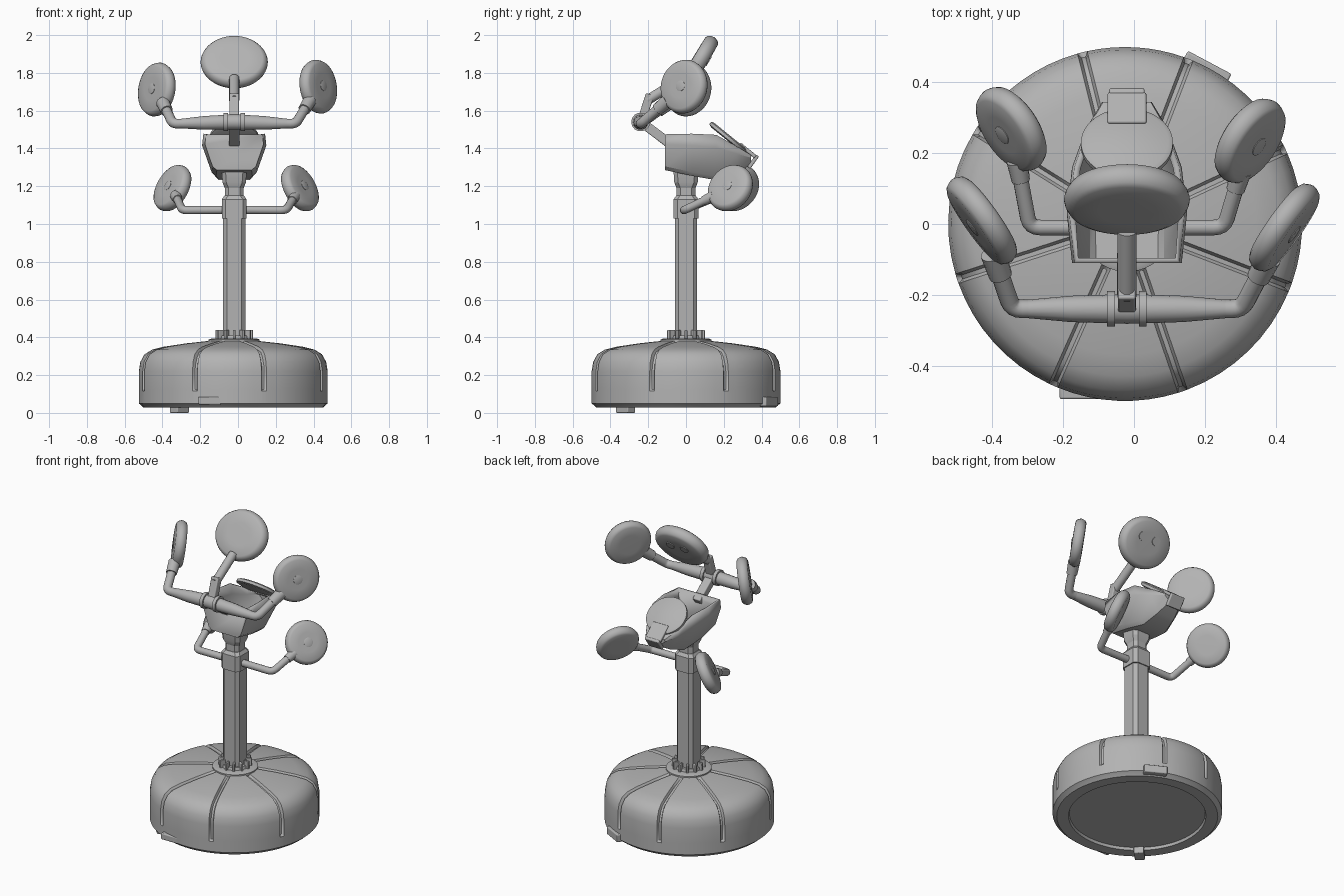
import bpy, bmesh
from math import sin, cos, pi, radians, sqrt
from mathutils import Vector, Matrix

if "Cube" in bpy.data.objects:
    bpy.data.objects.remove(bpy.data.objects["Cube"])

GREY = (0.45, 0.45, 0.45, 1)
mat = bpy.data.materials.new("grey_plastic")
mat.use_nodes = True
mat.diffuse_color = GREY
mat.node_tree.nodes["Principled BSDF"].inputs["Base Color"].default_value = GREY
mat.node_tree.nodes["Principled BSDF"].inputs["Roughness"].default_value = 0.6

CX = -0.02  # centre line of the stand


def finish(name, bm, bevel=0, matrix=None, angle=35):
    bmesh.ops.recalc_face_normals(bm, faces=bm.faces)
    me = bpy.data.meshes.new(name)
    bm.to_mesh(me)
    bm.free()
    ob = bpy.data.objects.new(name, me)
    bpy.context.collection.objects.link(ob)
    me.materials.append(mat)
    if matrix:
        ob.matrix_world = matrix
    if bevel:
        mod = ob.modifiers.new("Bevel", 'BEVEL')
        mod.width, mod.segments, mod.limit_method = bevel, 3, 'ANGLE'
    bpy.ops.object.select_all(action='DESELECT')
    ob.select_set(True)
    bpy.context.view_layer.objects.active = ob
    bpy.ops.object.shade_smooth_by_angle(angle=radians(angle))
    return ob


def loft(bm, rings, cap_start=True, cap_end=True):
    rows = [[bm.verts.new(p) for p in ring] for ring in rings]
    n = len(rows[0])
    for a, b in zip(rows, rows[1:]):
        for i in range(n):
            j = (i + 1) % n
            bm.faces.new((a[i], a[j], b[j], b[i]))
    if cap_start:
        bm.faces.new(rows[0])
    if cap_end:
        bm.faces.new(rows[-1])
    return rows


def lathe(name, profile, matrix, sx=1, sy=1, n=48):
    bm = bmesh.new()
    loft(bm, [[(r * sx * cos(2 * pi * i / n), r * sy * sin(2 * pi * i / n), z)
               for i in range(n)] for r, z in profile])
    return finish(name, bm, matrix=matrix)


def box(name, centre, size, rot=None, bevel=0.006):
    bm = bmesh.new()
    bmesh.ops.create_cube(bm, size=1)
    bmesh.ops.scale(bm, vec=size, verts=bm.verts)
    return finish(name, bm, bevel, Matrix.Translation(centre) @ (rot or Matrix()))


def tube(name, points, radii):
    """Round tube through points, with a radius at each."""
    cu = bpy.data.curves.new(name, 'CURVE')
    cu.dimensions = '3D'
    cu.bevel_depth, cu.bevel_resolution, cu.use_fill_caps = 1, 5, True
    sp = cu.splines.new('POLY')
    sp.points.add(len(points) - 1)
    for p, co, r in zip(sp.points, points, radii):
        p.co, p.radius = (*co, 1), r
    ob = bpy.data.objects.new(name, cu)
    bpy.context.collection.objects.link(ob)
    cu.materials.append(mat)
    bpy.ops.object.select_all(action='DESELECT')
    ob.select_set(True)
    bpy.context.view_layer.objects.active = ob
    bpy.ops.object.convert(target='MESH')
    bpy.ops.object.shade_smooth_by_angle(angle=radians(40))
    return ob


def round_corners(points, cut=0.03):
    """Replace each inner corner with a short arc."""
    pts = [Vector(p) for p in points]
    out = [pts[0]]
    for a, b, c in zip(pts, pts[1:], pts[2:]):
        p, q = b + (a - b).normalized() * cut, b + (c - b).normalized() * cut
        out += [p.lerp(b, t).lerp(b.lerp(q, t), t) for t in (0, .25, .5, .75, 1)]
    return out + [pts[-1]]


def pad(name, centre, normal, r, t, squash=1, bosses=((0, 0, 1),)):
    """Padded disc; local x stays level, local y runs up the face."""
    z = Vector(normal).normalized()
    x = Vector((0, 0, 1)).cross(z).normalized()
    m = Matrix((x, z.cross(x), z)).transposed().to_4x4()
    m.translation = centre
    h = t / 2
    half = [(r * .45, h), (r * .84, h * .96), (r * .93, h * .75), (r * .98, h * .35)]
    profile = [(a, -b) for a, b in half] + [(r, 0)] + half[::-1]
    lathe(name, profile, m, 1, squash)
    for i, (bx, by, side) in enumerate(bosses):
        bm_m = m @ Matrix.Translation((bx, by, side * h))
        lathe(f"{name}_boss_{i + 1}", [(.028, -.004), (.028, .002), (.022, .004)], bm_m, n=24)


# Grooved round base
base_c = Vector((-0.025, 0, 0))
profile = [(.40, .045), (.405, .028), (.475, .028), (.487, .04), (.5, .05), (.5, .115),
           (.5, .125), (.5, .22), (.492, .27), (.47, .31), (.43, .335), (.37, .35),
           (.25, .368), (.14, .38), (.13, .38)]
grooves = [radians(a) for a in (25, 69, 104, 148, 198, 246, 289, 339)]
rings = []
for k, (r, z) in enumerate(profile):
    ring = []
    cut = 6 <= k < len(profile) - 1
    for g, nxt in zip(grooves, grooves[1:] + [grooves[0] + 2 * pi]):
        for off, d in ((-.014, 0), (-.006, .014), (.006, .014), (.014, 0)):
            d = d if cut else 0
            rr, zz = r - d * (z < .33), z - d * (z > .25)
            a = g + off / r
            ring.append((rr * cos(a), rr * sin(a), zz))
        a0, a1 = g + .014 / r, nxt - .014 / r
        for i in range(1, 8):
            a = a0 + (a1 - a0) * i / 8
            ring.append((r * cos(a), r * sin(a), z))
    rings.append(ring)
bm = bmesh.new()
loft(bm, rings)
finish("base", bm, matrix=Matrix.Translation(base_c), angle=40)

# Base fittings
box("base_foot", (-.31, -.32, .022), (.09, .06, .044), Matrix.Rotation(radians(45), 4, 'Z'))
box("base_latch_front", (-.15, -.465, .065), (.12, .06, .04))
box("base_latch_back", (.2, .43, .06), (.14, .06, .05), Matrix.Rotation(radians(-28), 4, 'Z'))

# Collar with upright ribs
lathe("collar", [(.135, .37), (.135, .388), (.122, .393), (.085, .393), (.08, .41)],
      Matrix.Translation((CX, 0, 0)))
for i in range(12):
    a = 2 * pi * i / 12
    box(f"collar_rib_{i + 1}", (CX + .082 * cos(a), .082 * sin(a), .41), (.035, .014, .06),
        Matrix.Rotation(a, 4, 'Z'), .004)


# Column, sleeve and neck share a square section with cut corners
def post(name, levels):
    bm = bmesh.new()
    rings = []
    for h, c, z in levels:
        q = h - c
        rings.append([(CX + x, y, z) for x, y in ((h, -q), (h, q), (q, h), (-q, h),
                                                  (-h, q), (-h, -q), (-q, -h), (q, -h))])
    loft(bm, rings)
    finish(name, bm, angle=20)


post("column", [(.059, .02, .37), (.059, .02, 1.05)])
post("sleeve", [(.066, .02, 1.03), (.066, .02, 1.13), (.052, .02, 1.15)])
post("neck", [(.05, .02, 1.13), (.05, .02, 1.19), (.062, .02, 1.22), (.066, .02, 1.28)])

# Hollow body: sections from front to back
bm = bmesh.new()
sections = [(-.11, .155, .115, 1.285, 1.475), (.03, .17, .12, 1.255, 1.478),
            (.16, .155, .1, 1.232, 1.472), (.27, .115, .075, 1.27, 1.41),
            (.345, .07, .05, 1.315, 1.365)]
rings = []
for y, wt, wb, zb, zt in sections:
    zm = zb + (zt - zb) * .72
    right = [(wb * .8, zb), (wb, zb + .02), (wt, zm), (wt * .96, zt)]
    ring = right + [(-x, z) for x, z in right[::-1]]
    rings.append([(CX + x, y, z) for x, z in ring])
rows = loft(bm, rings)
for a, b in zip(rows[:3], rows[1:4]):
    opening = [f for f in bm.faces if all(v in f.verts for v in (a[3], a[4], b[3], b[4]))]
    bmesh.ops.delete(bm, geom=opening, context='FACES_ONLY')
body = finish("body", bm, angle=30)
solid = body.modifiers.new("Wall", 'SOLIDIFY')
solid.thickness, solid.offset = .018, -1

# Tilted lid and its strap
slope = Matrix.Rotation(radians(-39), 4, 'X')
lathe("lid", [(.85, -.014), (1, -.008), (1, .008), (.9, .015)],
      Matrix.Translation((CX, .225, 1.455)) @ slope, .13, .125)
box("lid_strap", (CX, .325, 1.39), (.11, .11, .02), slope)
box("strap_tab", (CX, .355, 1.33), (.1, .02, .08), Matrix.Rotation(radians(-35), 4, 'X'))

# Upper bar with clamp
BY, BZ = -.24, 1.54
tube("upper_bar", [(CX + x, BY, BZ - abs(x) * .03) for x in (-.28, -.16, 0, .16, .28)],
     (.026, .037, .042, .037, .026))
for i, x in enumerate((-.045, .045)):
    tube(f"bar_clamp_{i + 1}", [(CX + x - .011, BY, BZ), (CX + x + .011, BY, BZ)], (.05, .05))

# Brackets from bar to body and to the head stem
box("body_bracket", (CX, -.165, 1.485), (.055, .19, .05), Matrix.Rotation(radians(-37), 4, 'X'))
box("head_bracket", (CX, -.215, 1.61), (.05, .045, .16), Matrix.Rotation(radians(-18), 4, 'X'))
tube("head_stem", [(CX, -.205, 1.655), (CX, -.02, 1.77)], (.027, .027))
pad("head_pad", (CX, .069, 1.857), (0, -sin(radians(59)), cos(radians(59))), .178, .08, .87,
    ((-.05, .03, -1), (.05, .03, -1)))

# Upper arms and pads
for side, s, c in (("left", 1, (.425, -.01, 1.727)), ("right", -1, (-.43, .01, 1.712))):
    c = Vector(c)
    elbow = Vector((CX + s * .325, BY, 1.53))
    d = (c - elbow).normalized()
    tube(f"upper_arm_{side}", round_corners([(CX + s * .25, BY, 1.533), elbow, c - d * .12]),
         [.026] * 7)
    tube(f"upper_socket_{side}", [c - d * .2, c - d * .12], (.033, .036))
    pad(f"upper_pad_{side}", c, (s * .8, -.57, .14), .144, .068)

# Lower arms and pads
lower = {"left": (1, Vector((.328, .235, 1.19)), Vector((.255, -.01, 1.073))),
         "right": (-1, Vector((-.347, .268, 1.19)), Vector((-.295, -.01, 1.073)))}
for side, (s, c, elbow) in lower.items():
    d = (c - elbow).normalized()
    tube(f"lower_arm_{side}", round_corners([(CX, -.01, 1.075), elbow, c - d * .1]), [.022] * 7)
    tube(f"lower_socket_{side}", [c - d * .16, c - d * .1], (.026, .03))
    pad(f"lower_pad_{side}", c, (s * .75, -.5, .43), .132, .068)
